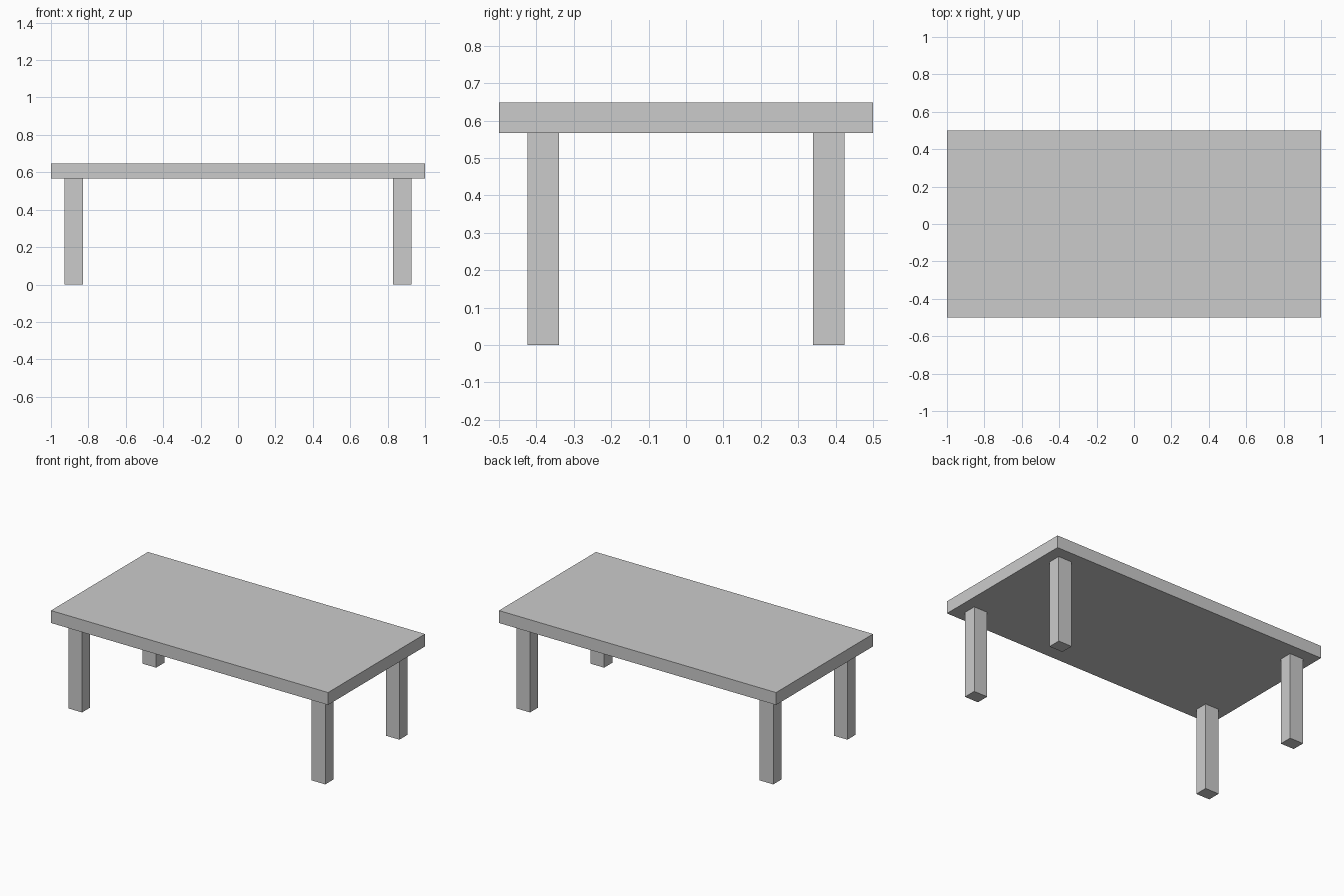
import bpy

if "Cube" in bpy.data.objects:
    bpy.data.objects.remove(bpy.data.objects["Cube"])


def box(name, lo, hi):
    """Flat-faced box between two opposite corners."""
    size = [b - a for a, b in zip(lo, hi)]
    centre = [(a + b) / 2 for a, b in zip(lo, hi)]
    bpy.ops.mesh.primitive_cube_add(size=1)
    ob = bpy.context.object
    ob.name = name
    for v in ob.data.vertices:
        v.co = [c + s * k for c, s, k in zip(centre, size, v.co)]
    return ob


TOP, UNDERSIDE = 0.648, 0.567

# Table top slab
box("table_top", (-1, -0.5, UNDERSIDE), (1, 0.5, TOP))

# Four rectangular legs, set in from the corners
LEG_X, LEG_Y = 0.878, 0.382        # leg centres
HALF_X, HALF_Y = 0.049, 0.042      # half cross-section
for side, sx in (("left", -1), ("right", 1)):
    for end, sy in (("front", -1), ("back", 1)):
        x, y = sx * LEG_X, sy * LEG_Y
        box(f"{end}_{side}_leg",
            (x - HALF_X, y - HALF_Y, 0),
            (x + HALF_X, y + HALF_Y, UNDERSIDE))
